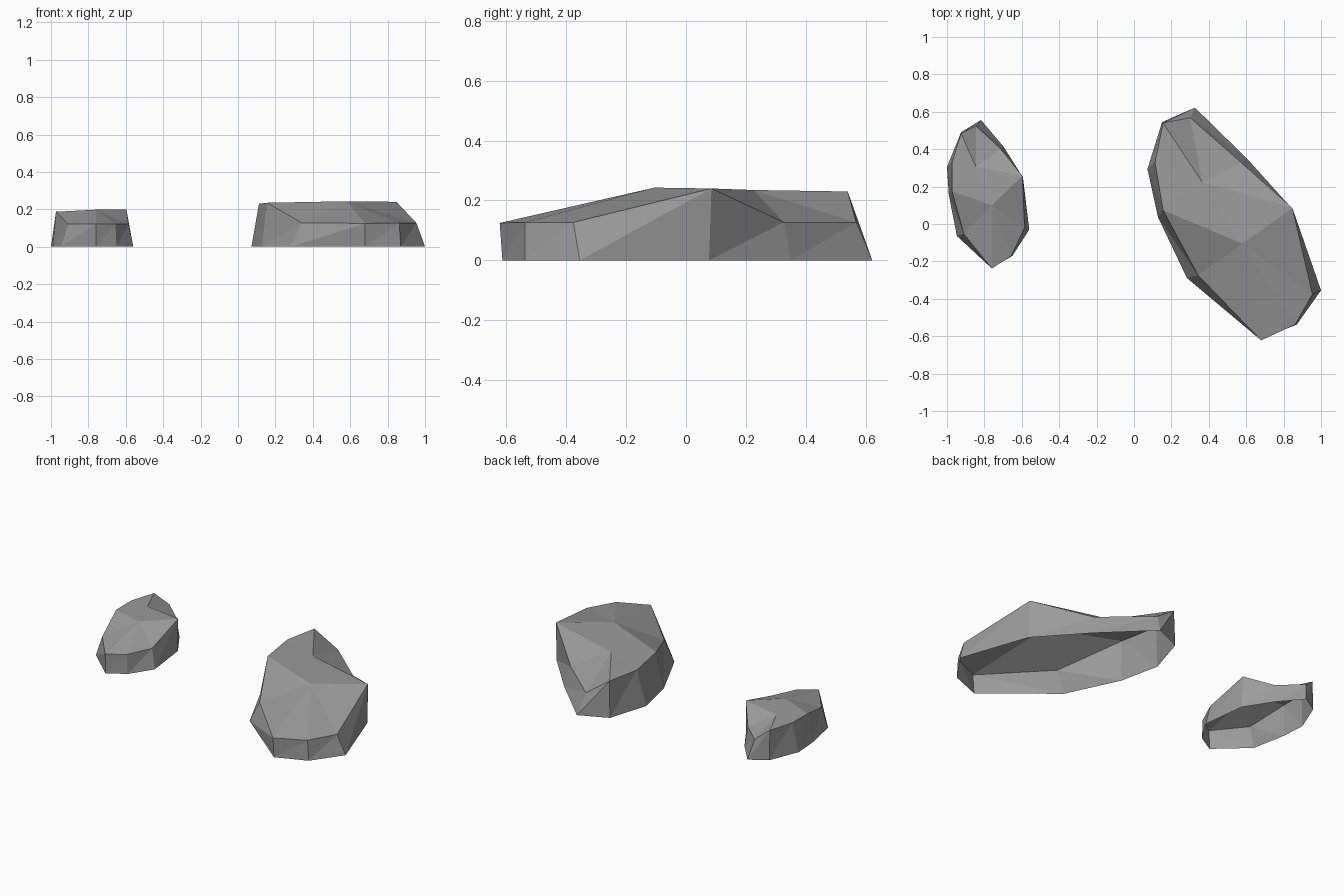
import bpy

stone = bpy.data.materials.new("stone grey")
stone.diffuse_color = (0.33, 0.33, 0.33, 1)


def make_rock(name, base, rim, crest, notch):
    """Open-bottomed faceted rock: base outline, uneven rim, crest and notch points."""
    n = len(base)
    verts = [(x, y, 0) for x, y in base] + rim + [crest, notch]
    c, d = 2 * n, 2 * n + 1
    faces = []
    # side walls
    for i in range(n):
        j = (i + 1) % n
        faces += [(i, j, n + j), (i, n + j, n + i)]
    # front slope fans out from the crest
    faces += [(n + i, n + i + 1, c) for i in range(3, 8)]
    # flat top and the chipped back corner meet at the notch
    faces += [(n + i, n + (i + 1) % n, d) for i in (1, 2, 8, 9, 0)]
    faces += [(n + 3, c, d), (c, n + 8, d)]
    mesh = bpy.data.meshes.new(name)
    mesh.from_pydata(verts, [], faces)
    mesh.materials.append(stone)
    obj = bpy.data.objects.new(name, mesh)
    bpy.context.collection.objects.link(obj)
    return obj


# large rock on the right
make_rock(
    "large_rock",
    [(.326, .622), (.15, .545), (.072, .294), (.128, .037), (.283, -.289),
     (.68, -.613), (.87, -.538), (1, -.355), (.85, .077), (.604, .35)],
    [(.30, .568, .127), (.155, .54, .23), (.112, .33, .23), (.155, .075, .235),
     (.342, -.273, .127), (.68, -.622, .125), (.862, -.538, .127),
     (.954, -.376, .127), (.847, .085, .24), (.575, .327, .127)],
    (.578, -.105, .243), (.364, .225, .235))

# small rock on the left
make_rock(
    "small_rock",
    [(-.818, .556), (-.925, .49), (-1, .305), (-.99, .155), (-.947, -.064),
     (-.76, -.235), (-.65, -.17), (-.56, -.03), (-.594, .25), (-.70, .417)],
    [(-.845, .524, .122), (-.925, .485, .187), (-.973, .33, .187), (-.973, .176, .187),
     (-.91, -.053, .122), (-.76, -.238, .122), (-.655, -.17, .122),
     (-.585, -.02, .122), (-.597, .257, .2), (-.713, .402, .122)],
    (-.76, .10, .198), (-.845, .305, .193))
